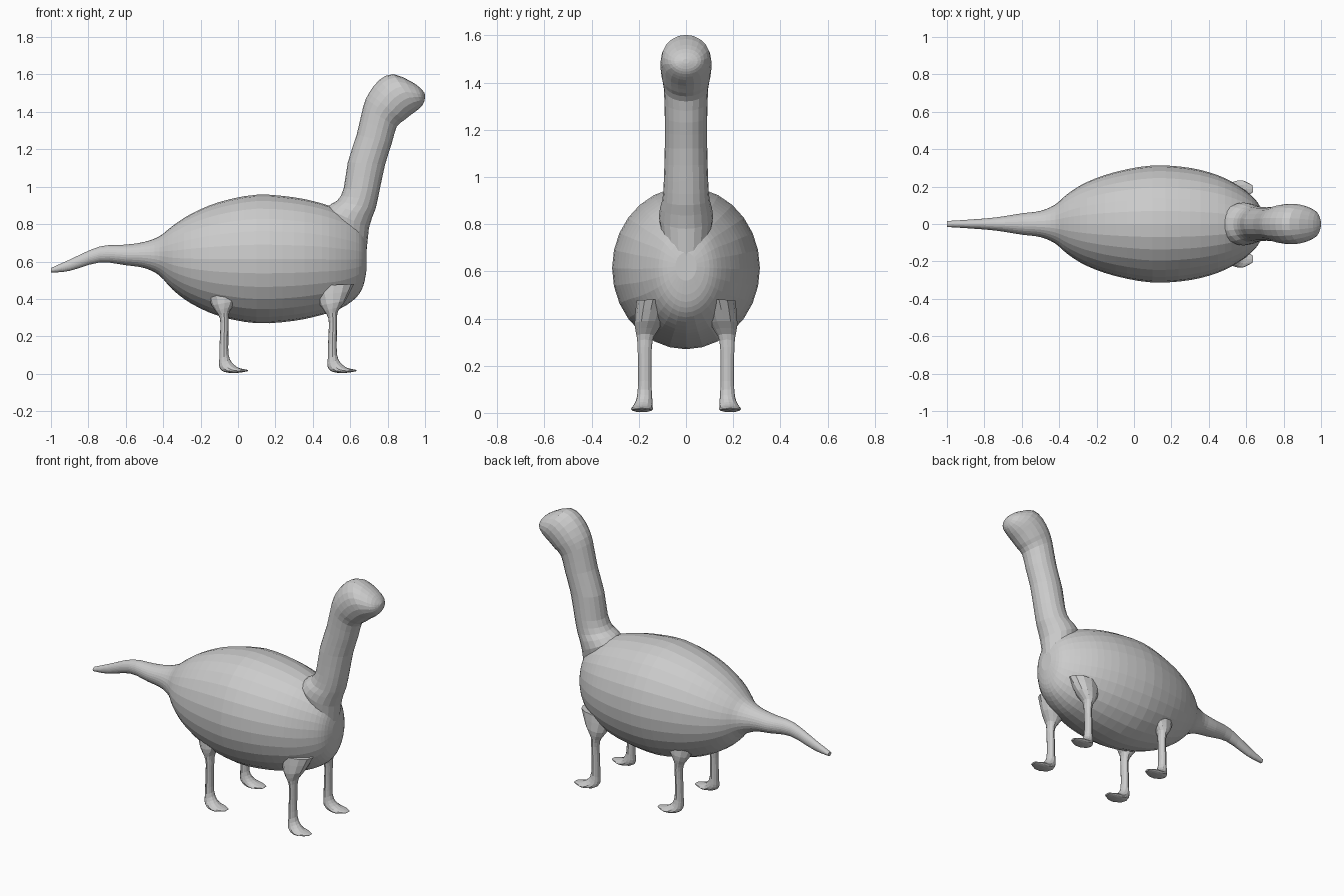
import bpy, bmesh
from math import sin, cos, pi


def refine(rows, steps):
    # Catmull-Rom interpolation between cross-sections
    out = []
    n = len(rows)
    for i in range(n - 1):
        p0, p1, p2, p3 = rows[max(i - 1, 0)], rows[i], rows[i + 1], rows[min(i + 2, n - 1)]
        for s in range(steps):
            t = s / steps
            out.append([0.5 * (2 * b + (c - a) * t + (2 * a - 5 * b + 4 * c - d) * t * t
                               + (3 * b - a - 3 * c + d) * t ** 3)
                        for a, b, c, d in zip(p0, p1, p2, p3)])
    out.append(list(rows[-1]))
    return out


def loft(name, rows, sides, steps=2, dx=0.0, side=1):
    # Each row: back edge (x, z), front edge (x, z), half width, centre y
    bm = bmesh.new()
    rings = []
    for xa, za, xb, zb, w, yc in refine(rows, steps):
        ring = []
        for k in range(sides):
            a = 2 * pi * k / sides
            c = cos(a) / 2
            x = (xa + xb) / 2 + (xb - xa) * c + dx
            z = (za + zb) / 2 + (zb - za) * c
            ring.append(bm.verts.new((x, side * (yc + w * sin(a)), z)))
        rings.append(ring)
    for r0, r1 in zip(rings, rings[1:]):
        for k in range(sides):
            j = (k + 1) % sides
            bm.faces.new((r0[k], r0[j], r1[j], r1[k]))
    for ring in (rings[0], rings[-1]):
        bm.faces.new(ring)
    bmesh.ops.recalc_face_normals(bm, faces=bm.faces)
    me = bpy.data.meshes.new(name)
    bm.to_mesh(me)
    bm.free()
    ob = bpy.data.objects.new(name, me)
    bpy.context.collection.objects.link(ob)
    return ob


# Egg-shaped body running back into the thin tail: x, bottom, top, half width
body = [(-1.0, .54, .565, .016), (-.9, .55, .61, .022), (-.74, .595, .68, .035),
        (-.6, .58, .69, .057), (-.5, .565, .705, .07), (-.42, .525, .735, .105),
        (-.35, .45, .79, .165), (-.25, .375, .855, .225), (-.1, .308, .918, .278),
        (.1, .27, .957, .313), (.3, .283, .943, .3), (.45, .315, .91, .26),
        (.55, .35, .87, .21), (.63, .405, .82, .15), (.67, .47, .76, .1),
        (.688, .56, .68, .045)]
loft("body_and_tail", [(x, b, x, t, w, 0) for x, b, t, w in body], 28, 3)

# Neck bending forward into the rounded head
neck = [(.46, .78, .682, .58, .09, 0), (.47, .885, .70, .78, .115, 0),
        (.53, .925, .735, .88, .1, 0), (.565, .99, .757, .98, .094, 0),
        (.587, 1.13, .787, 1.12, .09, 0), (.635, 1.28, .822, 1.23, .09, 0),
        (.67, 1.43, .848, 1.32, .094, 0), (.70, 1.5, .888, 1.355, .104, 0),
        (.755, 1.57, .925, 1.385, .108, 0), (.83, 1.602, .96, 1.41, .102, 0),
        (.93, 1.56, .985, 1.435, .077, 0), (.975, 1.527, .996, 1.457, .05, 0),
        (.998, 1.5, 1.0, 1.48, .014, 0)]
loft("neck_and_head", neck, 20)

# Slim legs flaring into the body, with flat forward-pointing feet
leg = [(.40, .47, .62, .48, .07, .14), (.44, .365, .575, .39, .058, .16),
       (.475, .315, .535, .335, .037, .172), (.486, .27, .53, .28, .03, .175),
       (.482, .17, .528, .18, .028, .175), (.48, .08, .53, .10, .03, .175),
       (.48, .035, .547, .06, .036, .178), (.505, .01, .575, .036, .044, .185),
       (.565, .003, .6, .027, .046, .187), (.63, .013, .636, .02, .02, .187)]
for label, dx in (("front", 0.0), ("hind", -.58)):
    for sname, s in (("left", 1), ("right", -1)):
        loft(f"{label}_{sname}_leg", leg, 12, 2, dx, s)
